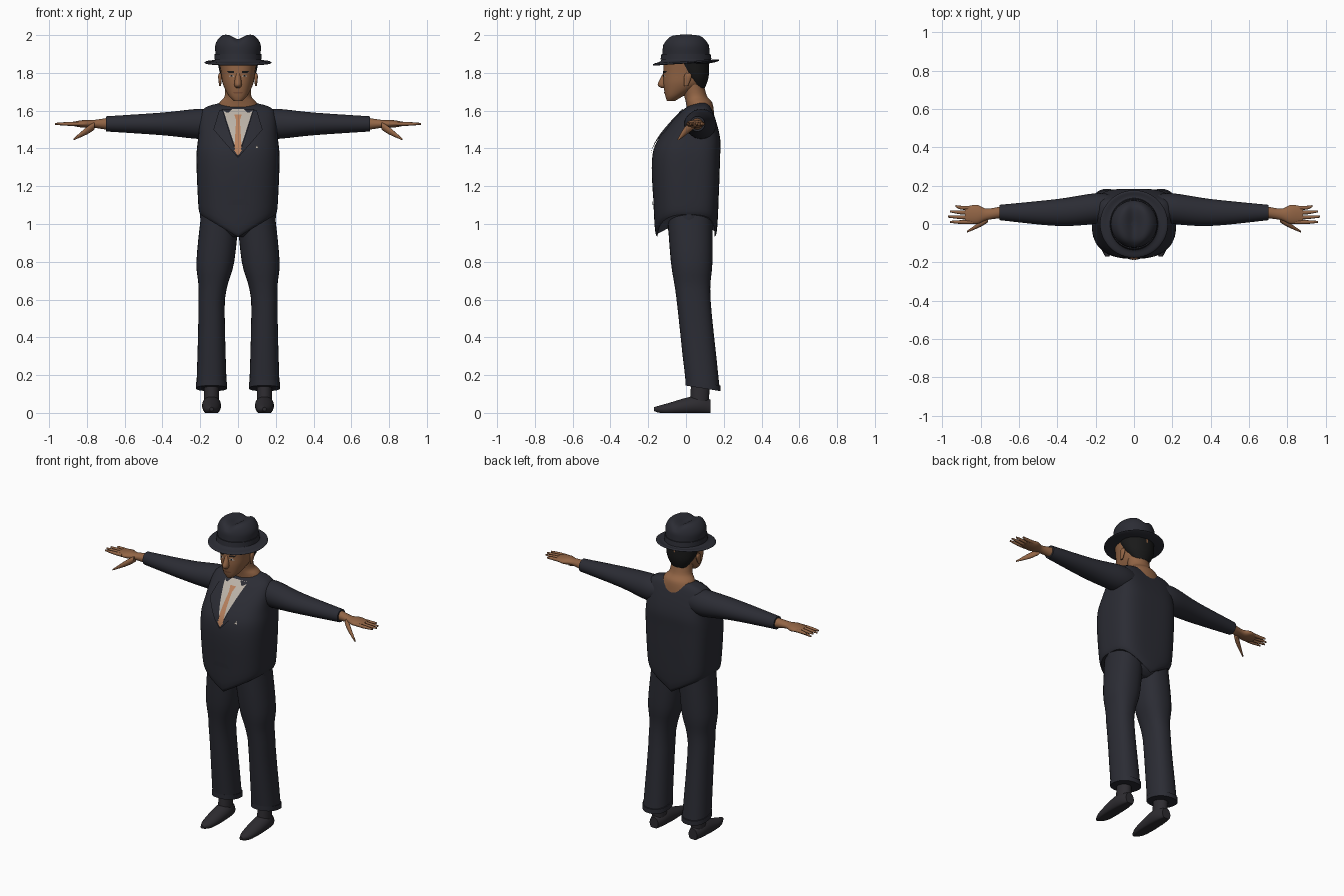
import bpy, bmesh
from math import cos, sin, pi, exp, radians, copysign, hypot

cube = bpy.data.objects.get("Cube")
if cube:
    bpy.data.objects.remove(cube, do_unlink=True)
parts = []


def material(name, *rgb):
    mat = bpy.data.materials.new(name)
    mat.use_nodes = True
    mat.diffuse_color = (*rgb, 1)
    mat.node_tree.nodes["Principled BSDF"].inputs["Base Color"].default_value = (*rgb, 1)
    return mat


suit = material("charcoal_suit", .024, .025, .034)
leather = material("dark_leather", .027, .025, .03)
skin = material("tan_skin", .29, .13, .06)
lip = material("lip_brown", .2, .08, .04)
hair = material("black_hair", .01, .01, .01)
linen = material("pale_shirt", .5, .45, .39)
silk = material("copper_tie", .48, .22, .11)
white = material("eye_white", .5, .48, .46)


def clamp(value):
    return max(0, min(1, value))


def finish(name, mat, bm, mirror):
    bmesh.ops.recalc_face_normals(bm, faces=bm.faces)
    mesh = bpy.data.meshes.new(name)
    bm.to_mesh(mesh)
    bm.free()
    mesh.materials.append(mat)
    ob = bpy.data.objects.new(name, mesh)
    bpy.context.collection.objects.link(ob)
    if mirror:
        ob.modifiers.new("both_sides", 'MIRROR')
    parts.append(ob)


def dense(keys, steps=5):
    """Interpolate key rings smoothly: (position, centre, first radius, second radius)."""
    out = []
    last = len(keys) - 1
    for i in range(last):
        before, start, end, after = (keys[min(max(j, 0), last)] for j in range(i - 1, i + 3))
        for step in range(steps):
            t = step / steps
            out.append([q + t / 2 * (r - p + t * (2*p - 5*q + 4*r - s + t * (3*(q - r) + s - p)))
                        for p, q, r, s in zip(before, start, end, after)])
    return out + [keys[last]]


def loft(name, mat, axis, keys, fixed=0, count=32, front=2, back=2, mirror=False, shape=None):
    """Skin superellipse rings along an axis; fixed is the centre that stays put."""
    bm = bmesh.new()
    rings = []
    for pos, centre, wide, deep in dense(keys):
        ring = []
        for i in range(count):
            c, s = cos(2*pi*i/count), sin(2*pi*i/count)
            power = 2 / (front if s < 0 else back)
            a = wide * copysign(abs(c)**power, c)
            b = deep * copysign(abs(s)**power, s)
            if axis == 'x':
                co = pos, centre + a, fixed + b
            elif axis == 'y':
                co = fixed + a, pos, centre + b
            else:
                co = fixed + a, centre + b, pos
            ring.append(bm.verts.new(shape(*co) if shape else co))
        rings.append(ring)
    for low, high in zip(rings, rings[1:]):
        for i in range(count):
            bm.faces.new((low[i - 1], low[i], high[i], high[i - 1]))
    bm.faces.new(rings[0])
    bm.faces.new(rings[-1])
    finish(name, mat, bm, mirror)


def panel(name, mat, base, power, layer, rows, mirror=True):
    """Thin sheet lying on the front of a loft; rows are (z, inner x, outer x)."""
    rings = dense(base)

    def front_y(x, z):
        for low, high in zip(rings, rings[1:]):
            if low[0] <= z <= high[0]:
                f = (z - low[0]) / (high[0] - low[0])
                _, centre, wide, deep = (p + f * (q - p) for p, q in zip(low, high))
                return centre - deep * (1 - clamp(x / wide)**power)**(1 / power) - .003 * layer

    bm = bmesh.new()
    lines = []
    for start, end in zip(rows, rows[1:]):
        for step in range(7):
            z, inner, outer = (p + step / 6 * (q - p) for p, q in zip(start, end))
            xs = [inner + (outer - inner) * i / 6 for i in range(7)]
            lines.append([bm.verts.new((x, front_y(x, z), z)) for x in xs])
    for low, high in zip(lines, lines[1:]):
        for i in range(6):
            bm.faces.new((low[i], low[i + 1], high[i + 1], high[i]))
    bmesh.ops.remove_doubles(bm, verts=bm.verts, dist=.0001)
    finish(name, mat, bm, mirror)


# Jacket body, its hem dipping to a point front and back
def hem(x, y, z):
    return x, y, z - clamp((1.12 - z) / .06) * .12 * clamp(1 - abs(x) / .2)


torso = [(1.05, 0, .2, .15), (1.1, 0, .21, .17), (1.34, 0, .22, .18), (1.46, .02, .21, .16),
         (1.6, .06, .19, .08), (1.64, .08, .1, .03)]
loft("jacket_body", suit, 'z', torso, count=64, front=2.5, back=3.6, shape=hem)
loft("sleeves", suit, 'x', [(.1, .08, .07, .07), (.2, .08, .08, .08), (.4, .06, .07, .06),
                            (.7, .06, .04, .04)], fixed=1.53, mirror=True)

# Shirt, tie, lapels and small jacket details
panel("shirt_front", linen, torso, 2.5, 2, [(1.36, 0, 0), (1.61, 0, .08)])
panel("tie", silk, torso, 2.5, 3, [(1.36, 0, 0), (1.39, 0, .02), (1.55, 0, .01), (1.58, 0, .02)])
panel("lapels", suit, torso, 2.5, 3, [(1.35, 0, 0), (1.5, .05, .13), (1.6, .08, .1)])
panel("collar_points", suit, torso, 2.5, 3, [(1.59, .05, .06), (1.61, .03, .09)])
panel("pocket_square", linen, torso, 2.5, 3, [(1.4, .09, .11), (1.42, .1, .1)], mirror=False)
panel("waist_tab", suit, torso, 2.5, 2, [(1.1, 0, .06), (1.13, 0, .04)])


# Trousers, with legs leaning in above the knee and hems lower at the back
def drape(x, y, z):
    return x - .1 * max(0, z - .6), y, z - (.16 * (y - .09) if z < .2 else 0)


loft("hips", suit, 'z', [(.93, .02, .1, .08), (.98, .02, .19, .12), (1.12, .01, .2, .13)])
loft("trouser_legs", suit, 'z', [(.13, .09, .08, .09), (.6, .04, .07, .09), (.8, .03, .1, .11),
     (1.07, .02, .1, .12)], fixed=.14, front=2.3, back=2.3, mirror=True, shape=drape)
loft("trouser_cuffs", suit, 'z', [(.13, .09, .083, .093), (.16, .09, .083, .093)],
     fixed=.14, front=2.3, back=2.3, mirror=True, shape=drape)


# Shoes with flat soles
def flat_sole(x, y, z):
    return x, y, max(0, z)


loft("shoes", leather, 'y', [(-.17, .02, .01, .01), (-.1, .02, .04, .03), (.05, .04, .05, .05),
     (.13, .03, .03, .04)], fixed=.14, mirror=True, shape=flat_sole)
loft("ankles", leather, 'z', [(.05, .07, .04, .05), (.2, .08, .04, .05)], fixed=.14, mirror=True)

# Hands
loft("palms", skin, 'x', [(.7, .06, .03, .03), (.77, .05, .03, .02), (.82, .05, .05, .02),
                          (.88, .05, .04, .01)], fixed=1.53, mirror=True)
for i, finger in enumerate(("index", "middle", "ring", "little")):
    y, tip = .01 + .025 * i, .97 - .01 * (i - 1)**2
    loft(finger + "_fingers", skin, 'x', [(.84, y, .01, .01), (.9, y, .01, .01),
         (tip, 1.1 * y, .005, .005)], fixed=1.53, count=12, mirror=True)


def droop(x, y, z):
    return x, y, z - .65 * (x - .76)


loft("thumbs", skin, 'x', [(.76, .03, .02, .02), (.8, 0, .015, .02), (.87, -.04, .005, .005)],
     fixed=1.52, count=16, mirror=True, shape=droop)

# Neck and head
loft("neck", skin, 'z', [(1.57, .08, .13, .07), (1.64, .07, .1, .07), (1.68, .05, .07, .06),
                         (1.76, .03, .07, .06)])
head = [(1.65, -.08, .02, .02), (1.68, -.06, .05, .05), (1.74, -.01, .08, .11),
        (1.8, 0, .09, .12), (1.87, 0, .1, .12)]
loft("head", skin, 'z', head, front=2.3)
loft("nose", skin, 'z', [(1.72, -.12, .01, .01), (1.74, -.12, .02, .03), (1.8, -.11, .01, .01)])
loft("ears", skin, 'z', [(1.73, 0, .005, .01), (1.78, .01, .01, .02), (1.8, .01, .005, .01)],
     fixed=.095, mirror=True)
loft("hair_back", hair, 'z', [(1.72, .07, .05, .03), (1.78, .05, .09, .07), (1.87, .02, .11, .1)])

# Painted face
panel("eye_whites", white, head, 2.3, 1, [(1.78, .02, .05), (1.79, .03, .04)])
panel("irises", hair, head, 2.3, 2, [(1.78, .03, .04), (1.79, .03, .04)])
panel("eyebrows", hair, head, 2.3, 1, [(1.8, .02, .05), (1.81, .02, .06)])
panel("lips", lip, head, 2.3, 1, [(1.69, 0, .02), (1.7, 0, .03)])


# Hat with a centre crease and a brim that dips at the front
def crease(x, y, z):
    dent = clamp((z - 1.95) / .04) * .024 * exp(-(x / .035)**2)
    return x, y, z - dent + clamp((hypot(x, y) - .12) / .05) * .07 * y


loft("hat", suit, 'z', [(1.85, 0, .1, .11), (1.85, 0, .17, .17), (1.86, 0, .17, .17),
     (1.87, 0, .12, .13), (1.95, 0, .12, .12), (2, 0, .08, .09), (2, 0, .01, .01)],
     count=48, shape=crease)
loft("hat_band", suit, 'z', [(1.87, 0, .125, .135), (1.9, 0, .123, .13)], count=48)

# Smooth shading that keeps hems and rims crisp
bpy.ops.object.select_all(action='DESELECT')
for ob in parts:
    ob.select_set(True)
bpy.context.view_layer.objects.active = parts[0]
bpy.ops.object.shade_smooth_by_angle(angle=radians(50))
